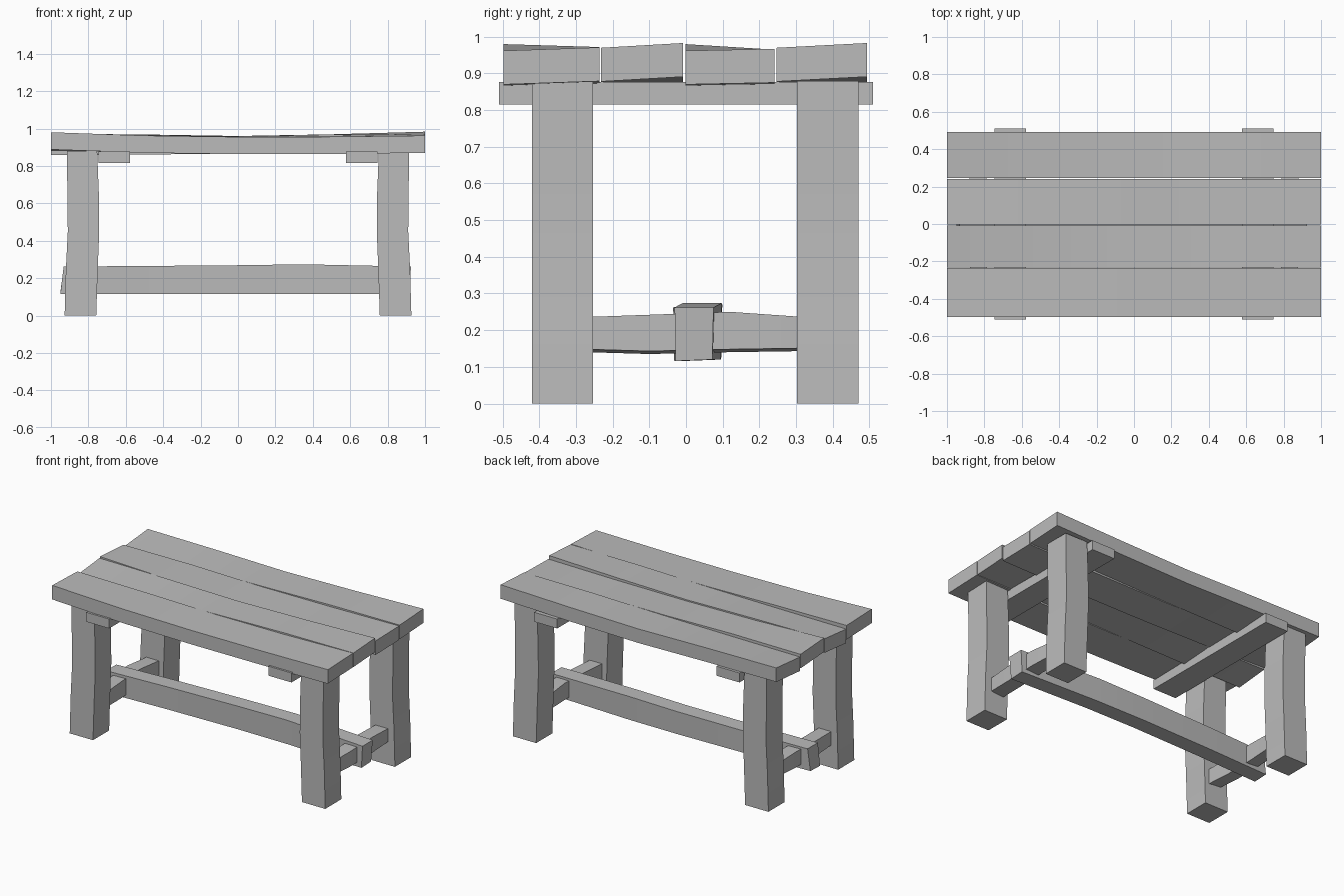
import bpy
import bmesh
import math
from mathutils import Vector

cube = bpy.data.objects.get("Cube")
if cube:
    bpy.data.objects.remove(cube, do_unlink=True)

wood = bpy.data.materials.new("plain grey wood")
wood.use_nodes = True
grey = (0.5, 0.5, 0.5, 1.0)
wood.diffuse_color = grey
bsdf = wood.node_tree.nodes["Principled BSDF"]
bsdf.inputs["Base Color"].default_value = grey
bsdf.inputs["Roughness"].default_value = 0.8


def beam(name, sections):
    """Loft a warped four-sided beam through a list of corner quads."""
    bm = bmesh.new()
    rings = [[bm.verts.new(Vector(p)) for p in quad] for quad in sections]
    for a, b in zip(rings, rings[1:]):
        for i in range(4):
            j = (i + 1) % 4
            bm.faces.new((a[i], a[j], b[j], b[i]))
    bm.faces.new(rings[0])
    bm.faces.new(rings[-1])
    bmesh.ops.recalc_face_normals(bm, faces=bm.faces)
    mesh = bpy.data.meshes.new(name)
    bm.to_mesh(mesh)
    bm.free()
    mesh.materials.append(wood)
    obj = bpy.data.objects.new(name, mesh)
    bpy.context.collection.objects.link(obj)
    bpy.ops.object.select_all(action="DESELECT")
    obj.select_set(True)
    bpy.context.view_layer.objects.active = obj
    bpy.ops.object.shade_smooth_by_angle(angle=math.radians(35))
    return obj


def plank(name, y0, y1, front, back, thick=0.092):
    """Tabletop board whose front and back edges follow their own heights."""
    sections = []
    for i, (f, b) in enumerate(zip(front, back)):
        x = -1 + 2 * i / (len(front) - 1)
        sections.append([(x, y0, f - thick), (x, y1, b - thick),
                         (x, y1, b), (x, y0, f)])
    return beam(name, sections)


def leg(name, side, y0, y1, path):
    """Upright with a slight bow; path holds height, inner and outer x."""
    return beam(name, [[(side * a, y0, z), (side * b, y0, z),
                        (side * b, y1, z), (side * a, y1, z)]
                       for z, a, b in path])


# Warped tabletop boards, front to back
sag_front = (0.98, 0.962, 0.955, 0.956, 0.962)
sag_back = (0.972, 0.967, 0.958, 0.96, 0.971)
twist_front = (0.95, 0.953, 0.958, 0.968, 0.97)
twist_back = (0.972, 0.968, 0.96, 0.969, 0.983)
plank("top_board_front", -0.497, -0.236, sag_front, sag_back)
plank("top_board_second", -0.232, -0.008, twist_front, twist_back)
plank("top_board_third", -0.002, 0.241, sag_front, (0.965, 0.967, 0.958, 0.96, 0.967))
plank("top_board_back", 0.247, 0.493, twist_front, twist_back)

# Bowed legs
bow = [(0, 0.758, 0.927), (0.25, 0.75, 0.92), (0.45, 0.742, 0.91),
       (0.65, 0.744, 0.912), (0.88, 0.753, 0.915)]
for side, label in ((1, "left"), (-1, "right")):
    leg("front_leg_" + label, side, -0.42, -0.253, bow)
    leg("back_leg_" + label, side, 0.302, 0.47, bow)

    # Batten under the tabletop
    beam("batten_" + label, [[(side * 0.578, y, 0.815), (side * 0.745, y, 0.815),
                              (side * 0.745, y, 0.877), (side * 0.578, y, 0.877)]
                             for y in (-0.51, 0.51)])

    # Short rail between front and back legs
    rail = []
    for y, low, high, shift in ((-0.27, 0.14, 0.236, 0), (-0.1, 0.135, 0.242, 0.008),
                                (0.12, 0.14, 0.25, 0.01), (0.32, 0.143, 0.236, 0)):
        a, b = side * (0.785 + shift), side * (0.875 + shift)
        rail.append([(a, y, low), (b, y, low + 0.008), (b, y, high), (a, y, high)])
    beam("side_rail_" + label, rail)

# Long central stretcher, bowed backwards, with slanted ends
stretcher = []
for low_x, high_x, y, top in ((-0.95, -0.932, 0.018, 0.262), (-0.5, -0.5, 0.035, 0.265),
                              (0, 0, 0.046, 0.269), (0.35, 0.35, 0.044, 0.274),
                              (0.915, 0.925, 0.022, 0.262)):
    stretcher.append([(low_x, y - 0.05, 0.116), (low_x, y + 0.05, 0.12),
                      (high_x, y + 0.053, top), (high_x, y - 0.053, top)])
beam("long_stretcher", stretcher)
